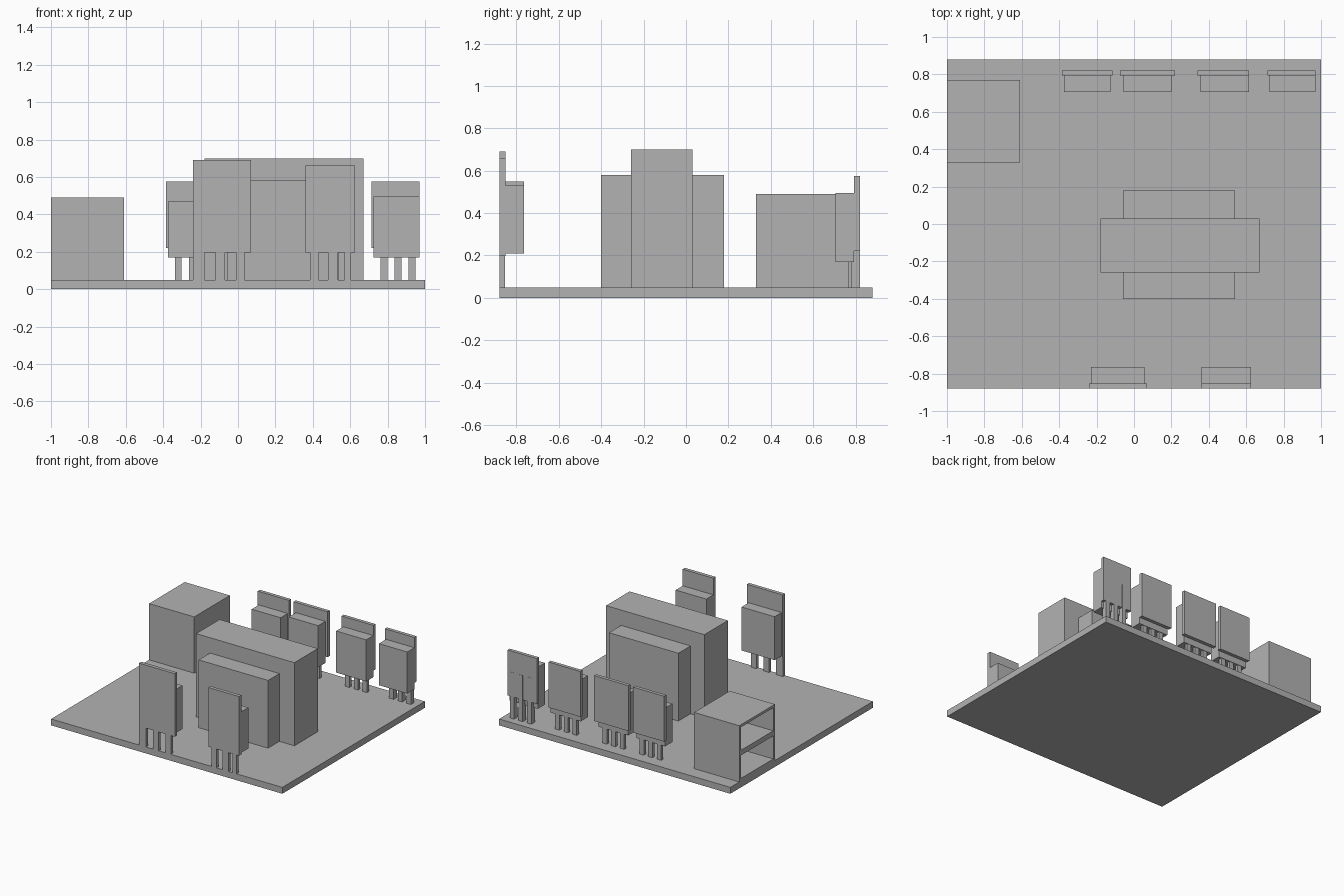
import bpy
import bmesh

cube = bpy.data.objects.get("Cube")
if cube:
    bpy.data.objects.remove(cube, do_unlink=True)

grey = bpy.data.materials.new("plain grey")
grey.use_nodes = True
GREY = (0.45, 0.45, 0.45, 1)
grey.diffuse_color = GREY
grey.node_tree.nodes["Principled BSDF"].inputs["Base Color"].default_value = GREY


def box(name, x, y, z):
    """Axis-aligned box from three (low, high) ranges."""
    bm = bmesh.new()
    bmesh.ops.create_cube(bm, size=1)
    for v in bm.verts:
        v.co = [r[0] if c < 0 else r[1] for c, r in zip(v.co, (x, y, z))]
    mesh = bpy.data.meshes.new(name)
    bm.to_mesh(mesh)
    bm.free()
    mesh.materials.append(grey)
    ob = bpy.data.objects.new(name, mesh)
    bpy.context.collection.objects.link(ob)
    return ob


BOARD_TOP = 0.05


def transistor(name, tab, body, legs):
    """Metal tab, plastic body and three legs; legs = (x ranges, y, top)."""
    box(name + "_tab", *tab)
    box(name + "_body", *body)
    xs, y, top = legs
    for i, x in enumerate(xs, 1):
        box(f"{name}_leg_{i}", x, y, (BOARD_TOP, top))


# Circuit board
box("board", (-1, 1), (-0.88, 0.88), (0, BOARD_TOP))

# Transformer: wide core with a winding block passing through it
box("transformer_core", (-0.18, 0.67), (-0.26, 0.03), (BOARD_TOP, 0.70))
box("transformer_winding", (-0.06, 0.54), (-0.40, 0.18), (BOARD_TOP, 0.58))

# Double socket, open towards the board edge
X, Y, Z = (-1, -0.61), (0.33, 0.77), (BOARD_TOP, 0.49)
T = 0.02
inner = (Y[0] + T, Y[1] - T)
box("socket_near_wall", X, (Y[0], inner[0]), Z)
box("socket_far_wall", X, (inner[1], Y[1]), Z)
box("socket_back", (X[1] - T, X[1]), inner, Z)
for part, low, high in (("floor", 0.05, 0.07), ("shelf", 0.25, 0.29), ("roof", 0.47, 0.49)):
    box("socket_" + part, (X[0], X[1] - T), inner, (low, high))

# Back row of transistors: tab x range, body x range, body top
back_row = [((-0.385, -0.115), (-0.375, -0.125), 0.47),
            ((-0.075, 0.22), (-0.055, 0.20), 0.495),
            ((0.34, 0.615), (0.355, 0.615), 0.495),
            ((0.715, 0.97), (0.725, 0.97), 0.495)]
for n, (tab_x, body_x, top) in enumerate(back_row, 1):
    last = n == len(back_row)
    legs = [(body_x[0] + d, body_x[0] + d + 0.037) for d in (0.037, 0.112, 0.187)]
    transistor(f"back_transistor_{n}",
               (tab_x, (0.793, 0.82), (0.22, 0.575)),
               (body_x, (0.705, 0.793), (0.17, top)),
               (legs, (0.78, 0.822) if last else (0.765, 0.79), 0.41 if last else 0.19))

# Front pair of transistors, tabs flush with the board edge
front_pair = [((-0.24, 0.07), (-0.23, 0.055), 0.69, 0.55,
               [(-0.24, -0.18), (-0.12, -0.07), (-0.01, 0.035)]),
              ((0.36, 0.625), (0.36, 0.625), 0.66, 0.53,
               [(0.385, 0.43), (0.48, 0.535), (0.57, 0.605)])]
for n, (tab_x, body_x, tab_top, body_top, legs) in enumerate(front_pair, 1):
    transistor(f"front_transistor_{n}",
               (tab_x, (-0.88, -0.852), (0.197, tab_top)),
               (body_x, (-0.852, -0.765), (0.21, body_top)),
               (legs, (-0.88, -0.855), 0.197))
